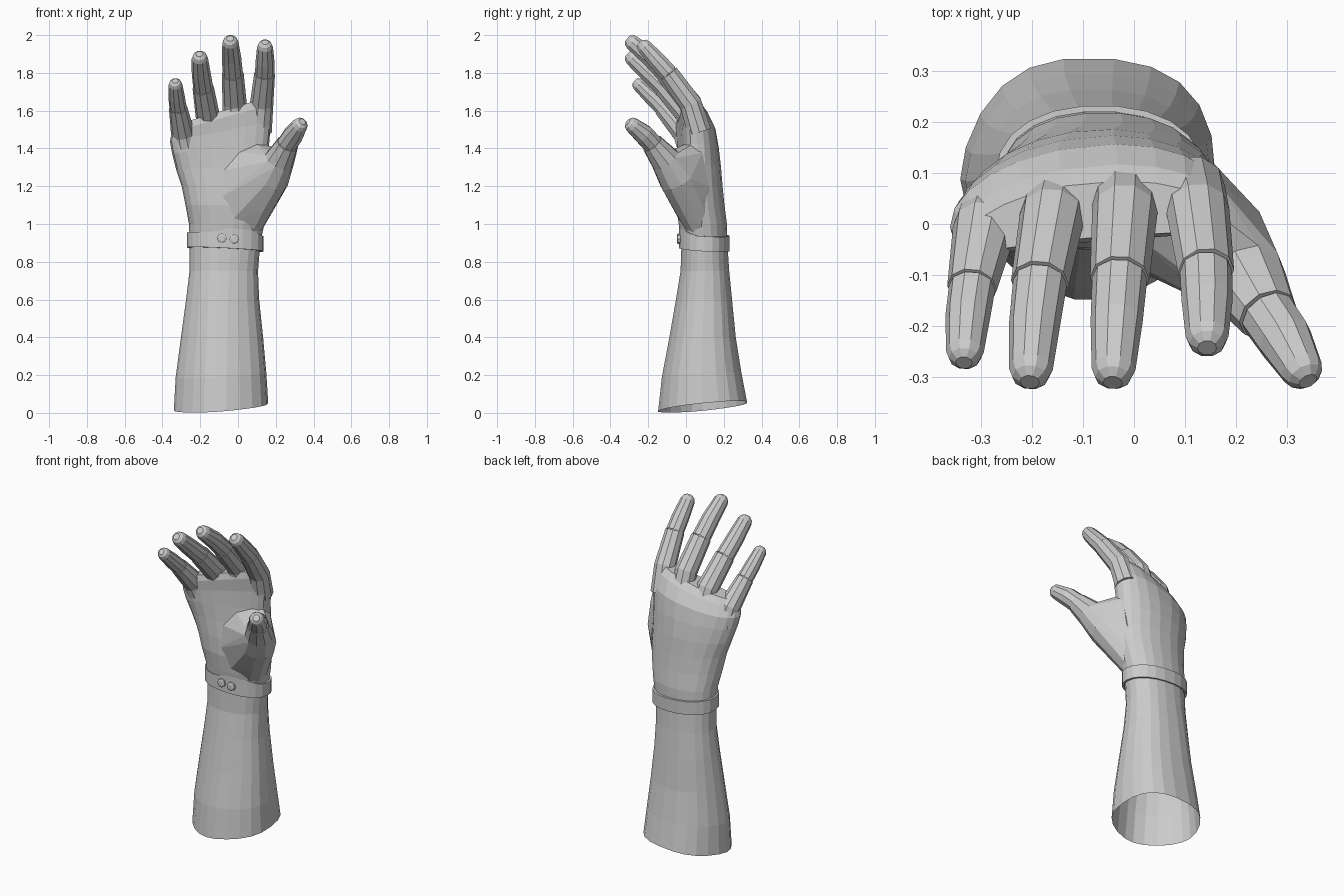
import bpy, bmesh, math
from mathutils import Vector

if "Cube" in bpy.data.objects:
    bpy.data.objects.remove(bpy.data.objects["Cube"])


def finish(bm, name):
    bmesh.ops.recalc_face_normals(bm, faces=bm.faces)
    me = bpy.data.meshes.new(name)
    bm.to_mesh(me)
    bm.free()
    ob = bpy.data.objects.new(name, me)
    bpy.context.collection.objects.link(ob)
    return ob


def loft(name, rings, cap_start=False, cap_end=False, closed=False):
    """Skin a list of equal-length point rings with flat quads."""
    bm = bmesh.new()
    loops = [[bm.verts.new(p) for p in r] for r in rings]
    n = len(loops[0])
    pairs = list(zip(loops, loops[1:]))
    if closed:
        pairs.append((loops[-1], loops[0]))
    for a, b in pairs:
        for i in range(n):
            j = (i + 1) % n
            bm.faces.new((a[i], a[j], b[j], b[i]))
    if cap_start:
        bm.faces.new(loops[0][::-1])
    if cap_end:
        bm.faces.new(loops[-1])
    return finish(bm, name)


def hull(name, points):
    """Convex skin around a set of points."""
    bm = bmesh.new()
    for p in points:
        bm.verts.new(p)
    out = bmesh.ops.convex_hull(bm, input=bm.verts)
    loose = {v for v in out["geom_interior"] + out["geom_unused"] if isinstance(v, bmesh.types.BMVert)}
    bmesh.ops.delete(bm, geom=list(loose), context="VERTS")
    return finish(bm, name)


def section(z, x0, x1, y0, y1, arch=0.0, sx=0.0, sy=0.0, power=2.2, skew=0.0, n=22):
    """Rounded section in a box, arched across x, tilted in z; skew fills the back right."""
    cx, cy, rx, ry = (x0 + x1) / 2, (y0 + y1) / 2, (x1 - x0) / 2, (y1 - y0) / 2
    pts = []
    for i in range(n):
        a = 2 * math.pi * i / n
        c, s = math.cos(a), math.sin(a)
        p = power + skew * (c + s)
        x = cx + rx * math.copysign(abs(c) ** (2 / p), c)
        y = cy + ry * math.copysign(abs(s) ** (2 / p), s)
        zz = z + sx * (x - cx) + sy * (y - cy)
        pts.append(Vector((x, y - arch * (x / 0.25) ** 2, zz)))
    return pts


def tube_rings(points, n=10, tip=False):
    """Rings square to a path of (x, y, z, radius); tip adds a rounded end."""
    pos = [Vector(p[:3]) for p in points]
    rad = [p[3] for p in points]
    if tip:
        t, end, r = (pos[-1] - pos[-2]).normalized(), pos[-1], rad[-1]
        for step, scale in ((0.5, 0.82), (0.8, 0.45)):
            pos.append(end + t * r * step)
            rad.append(r * scale)
    rings = []
    for i, p in enumerate(pos):
        t = (pos[min(i + 1, len(pos) - 1)] - pos[max(i - 1, 0)]).normalized()
        v = t.cross(Vector((1, 0, 0))).normalized()
        u = v.cross(t)
        rings.append([p + rad[i] * (u * math.cos(2 * math.pi * k / n) + v * math.sin(2 * math.pi * k / n))
                      for k in range(n)])
    return rings


# Open-ended forearm
loft("forearm", [
    section(0.031, -0.34, 0.16, -0.15, 0.325, 0, 0.08, 0.10, 2.1, 0.3),
    section(0.20, -0.33, 0.15, -0.13, 0.295, 0, 0.05, 0.05, 2.1, 0.3),
    section(0.40, -0.302, 0.133, -0.09, 0.265, 0, 0, 0, 2.1, 0.25),
    section(0.60, -0.275, 0.112, -0.055, 0.245, 0, 0, 0, 2.15, 0.2),
    section(0.75, -0.257, 0.106, -0.03, 0.23, 0, 0, 0, 2.2, 0.1),
    section(0.90, -0.255, 0.118, -0.025, 0.22)])

# Gloved palm, arched towards the little finger
loft("palm", [
    section(0.90, -0.255, 0.118, -0.025, 0.22),
    section(1.00, -0.26, 0.14, -0.04, 0.218),
    section(1.10, -0.278, 0.16, -0.05, 0.205, 0.01),
    section(1.20, -0.298, 0.168, -0.045, 0.195, 0.018),
    section(1.30, -0.328, 0.165, -0.035, 0.187, 0.025, 0.04),
    section(1.40, -0.349, 0.165, -0.028, 0.175, 0.033, 0.1, 0, 2.4),
    section(1.49, -0.36, 0.175, -0.025, 0.158, 0.035, 0.2, 0, 2.5),
    section(1.56, -0.352, 0.178, -0.03, 0.118, 0.035, 0.28, 0, 2.5),
    section(1.60, -0.325, 0.165, -0.022, 0.085, 0.035, 0.3, 0, 2.5)], cap_end=True)


# Wrist strap, with a raised front edge
def raised(ring):
    for p in ring:
        if p.y < 0.03:
            p.z += 0.045 * max(0, 1 - abs(p.x) / 0.13)
    return ring


BAND = (-0.27, 0.136, -0.037, 0.232, 0, -0.05, -0.06)
INNER = (-0.257, 0.123, -0.026, 0.22, 0, -0.05, -0.06)
loft("wrist_strap", [section(0.865, *BAND), raised(section(0.945, *BAND)),
                     raised(section(0.945, *INNER)), section(0.865, *INNER)], closed=True)

# Two strap studs
for i, (x, z) in enumerate(((-0.085, 0.925), (-0.02, 0.92))):
    rings = [[Vector((x + r * math.cos(k * math.pi / 4), y, z + r * math.sin(k * math.pi / 4)))
              for k in range(8)] for y, r in ((-0.03, 0.026), (-0.044, 0.026), (-0.048, 0.016))]
    loft(f"strap_stud_{i + 1}", rings, cap_end=True)

# Digits: glove path up to the cuff, then bare fingertip path
DIGITS = {
    "index": ([(0.112, 0.07, 1.49, 0.067), (0.125, 0.025, 1.635, 0.062), (0.141, -0.092, 1.796, 0.055)],
              [(0.143, -0.15, 1.86, 0.05), (0.143, -0.22, 1.938, 0.042)]),
    "middle": ([(-0.015, 0.075, 1.47, 0.07), (-0.018, 0.022, 1.64, 0.064), (-0.028, -0.107, 1.797, 0.058)],
               [(-0.034, -0.19, 1.882, 0.051), (-0.04, -0.284, 1.96, 0.043)]),
    "ring": ([(-0.145, 0.06, 1.43, 0.068), (-0.16, 0.015, 1.57, 0.064), (-0.184, -0.115, 1.72, 0.057)],
             [(-0.195, -0.2, 1.80, 0.05), (-0.202, -0.284, 1.877, 0.043)]),
    "little": ([(-0.272, 0.03, 1.37, 0.068), (-0.292, -0.01, 1.48, 0.063), (-0.317, -0.125, 1.615, 0.049)],
               [(-0.325, -0.18, 1.67, 0.044), (-0.331, -0.25, 1.737, 0.037)]),
    "thumb": ([(0.05, 0.075, 0.99, 0.08), (0.108, 0.015, 1.12, 0.095), (0.17, -0.045, 1.24, 0.102),
               (0.22, -0.11, 1.34, 0.081), (0.262, -0.178, 1.425, 0.06)],
              [(0.295, -0.225, 1.475, 0.055), (0.327, -0.283, 1.522, 0.043)]),
}
for name, (glove, tip) in DIGITS.items():
    loft(f"{name}_glove", tube_rings(glove), True, True)
    x, y, z, r = glove[-1]
    loft(f"{name}_tip", tube_rings([(x, y, z, r * 0.93)] + tip, tip=True), False, True)

# Fleshy thumb base, blending the thumb into the palm and index side
thumb = tube_rings(DIGITS["thumb"][0])
hull("thumb_base", [p for r in thumb[:4] for p in r] + [
    Vector(p) for p in ((-0.04, -0.03, 1.01), (-0.11, -0.035, 1.13), (-0.09, -0.03, 1.28),
                        (0.0, -0.02, 1.38), (0.10, -0.01, 1.42), (0.15, 0.03, 1.42),
                        (0.155, 0.09, 1.38), (0.155, 0.12, 1.20), (0.12, 0.11, 1.03))])
